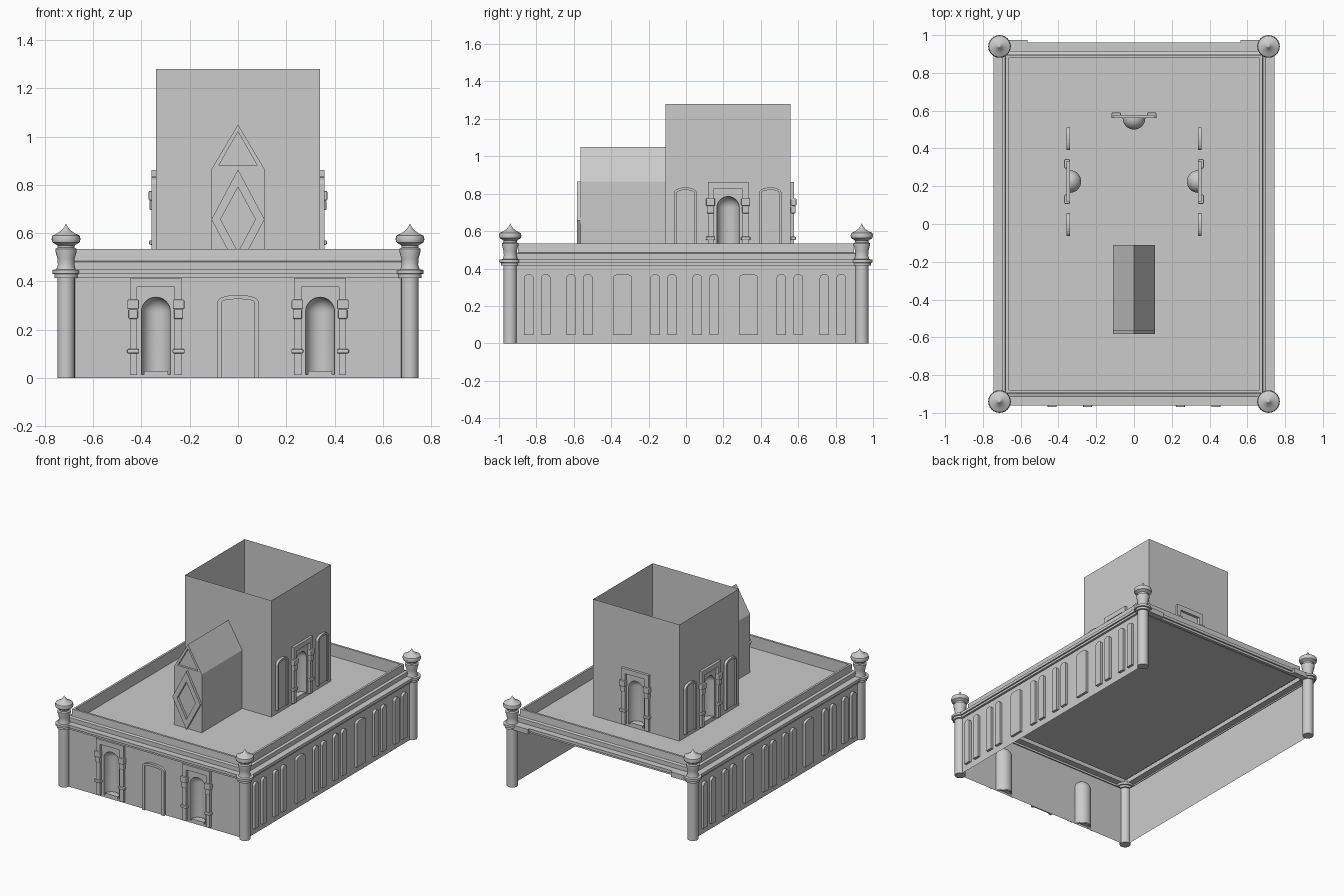
import bpy, bmesh
from math import sin, cos, pi, radians
from mathutils import Matrix

if "Cube" in bpy.data.objects:
    bpy.data.objects.remove(bpy.data.objects["Cube"])


def make(name, verts, faces, M=Matrix(), smooth=False):
    me = bpy.data.meshes.new(name)
    me.from_pydata([M @ Matrix.Translation(v).to_translation() for v in verts], [], faces)
    bm = bmesh.new()
    bm.from_mesh(me)
    bmesh.ops.remove_doubles(bm, verts=bm.verts, dist=0.0001)
    bmesh.ops.recalc_face_normals(bm, faces=bm.faces)
    bm.to_mesh(me)
    bm.free()
    ob = bpy.data.objects.new(name, me)
    bpy.context.collection.objects.link(ob)
    if smooth:
        bpy.ops.object.select_all(action='DESELECT')
        ob.select_set(True)
        bpy.context.view_layer.objects.active = ob
        bpy.ops.object.shade_smooth_by_angle(angle=radians(40))
    return ob


def side(x, y, z, turn=0):
    # local wall frame: x runs along the wall, -y points outwards
    return Matrix.Translation((x, y, z)) @ Matrix.Rotation(radians(turn), 4, 'Z')


def prism(name, pts, d0, d1, M):
    n = len(pts)
    v = [(u, -d, z) for d in (d0, d1) for u, z in pts]
    f = [(i, (i + 1) % n, n + (i + 1) % n, n + i) for i in range(n)]
    return make(name, v, f + [tuple(range(n, 2 * n)), tuple(range(n))], M)


def ring(name, outer, inner, d0, d1, M, closed=True):
    n = len(outer)
    v = [(u, -d, z) for loop, d in ((outer, d0), (outer, d1), (inner, d1), (inner, d0)) for u, z in loop]
    f = []
    for i in range(n if closed else n - 1):
        j = (i + 1) % n
        f += [(k * n + i, k * n + j, (k + 1) * n + j, (k + 1) * n + i) for k in range(3)]
    if not closed:
        f += [(0, n, 2 * n, 3 * n), (n - 1, 2 * n - 1, 3 * n - 1, 4 * n - 1)]
    return make(name, v, f, M)


def rect(u0, u1, z0, z1):
    return [(u0, z0), (u0, z1), (u1, z1), (u1, z0)]


def arch(w, z0, zs, zt, c=0, n=10):
    top = [(c - w * cos(pi * i / n), zs + (zt - zs) * sin(pi * i / n)) for i in range(n + 1)]
    return [(c - w, z0)] + top + [(c + w, z0)]


R, SPRING = 0.06, 0.275     # niche radius and spring height


def wall(name, half, height, niches, M):
    pts = [(-half, 0)]
    for c in niches:
        pts += arch(R, 0, SPRING, SPRING + R, c, 16)
    pts += [(half, 0), (half, height), (-half, height)]
    return make(name, [(u, 0, z) for u, z in pts], [tuple(range(len(pts)))], M)


def niche(name, c, M):
    M = M @ Matrix.Translation((c, 0, 0))
    # hollow half cylinder with quarter dome
    n, m = 16, 8
    rows = [(R, 0.0), (R, SPRING)] + [(R * cos(pi / 2 * k / m), SPRING + R * sin(pi / 2 * k / m)) for k in range(1, m + 1)]
    v = [(r * cos(pi * i / n), r * sin(pi * i / n), z) for r, z in rows for i in range(n + 1)]
    f = [(a * (n + 1) + i, a * (n + 1) + i + 1, (a + 1) * (n + 1) + i + 1, (a + 1) * (n + 1) + i)
         for a in range(len(rows) - 1) for i in range(n)]
    make(name + "_hollow", v, f, M, True)
    # stepped half-round plinth
    for r, z in ((R, 0.015), (0.05, 0.03)):
        v = [(r * cos(pi * i / n), r * sin(pi * i / n), h) for h in (0, z) for i in range(n + 1)]
        k = n + 1
        f = [(i, (i + 1) % k, k + (i + 1) % k, k + i) for i in range(k)] + [tuple(range(k, 2 * k))]
        make(name + "_plinth", v, f, M)
    # surround, capitals and bands
    ring(name + "_surround", rect(-0.108, 0.108, 0.012, 0.412), rect(-0.078, 0.078, 0.012, 0.377), 0, 0.018, M, False)
    for s in (-1, 1):
        a = 0.094 * s
        for w, z0, z1, d in ((0.024, 0.285, 0.325, 0.03), (0.019, 0.245, 0.285, 0.026), (0.025, 0.102, 0.12, 0.028)):
            b = prism(name + "_capital", rect(a - w, a + w, z0, z1), 0, d, M)
            mod = b.modifiers.new("bevel", 'BEVEL')
            mod.width, mod.segments = 0.005, 2


def window(name, c, w, z0, zs, zt, b, M):
    M = M @ Matrix.Translation((c, 0, 0))
    ring(name + "_frame", arch(w, z0, zs, zt), arch(w - b, z0, zs, zt - b), 0, 0.018, M, False)
    prism(name + "_panel", arch(w - b, z0, zs, zt - b), 0, 0.008, M)


# lower storey: front wall with two niches and a door, open at the back
front = side(0, -0.94, 0)
wall("front_wall", 0.72, 0.42, (-0.34, 0.34), front)
for c in (-0.34, 0.34):
    niche("front_niche", c, front)
window("front_door", 0, 0.086, 0, 0.315, 0.345, 0.018, front)

# side walls with raised blind arches
narrow = (-0.84, -0.75, -0.615, -0.525, -0.165, -0.075, 0.06, 0.15, 0.51, 0.6, 0.74, 0.83)
for s in (-1, 1):
    M = side(0.72 * s, 0, 0, 90 * s)
    wall("side_wall", 0.94, 0.42, (), M)
    for y in narrow:
        prism("narrow_arch", arch(0.025, 0.045, 0.35, 0.37, y * s), 0, 0.018, M)
    for y in (-0.34, 0.335):
        prism("wide_arch", arch(0.049, 0.045, 0.355, 0.372, y * s), 0, 0.018, M)

# cornice, parapet and roof floor as one stepped profile around the rectangle
prof = [(0.03, 0.415), (0.01, 0.415), (0.01, 0.43), (0, 0.43), (0, 0.45), (0.045, 0.45), (0.045, 0.48),
        (0.062, 0.485), (0.065, 0.535), (0.08, 0.535), (0.08, 0.45)]
v = [(sx * (0.745 - i), sy * (0.96 - i) , z) for i, z in prof for sx, sy in ((-1, -1), (1, -1), (1, 1), (-1, 1))]
f = [(4 * a + i, 4 * a + (i + 1) % 4, 4 * a + 4 + (i + 1) % 4, 4 * a + 4 + i)
     for a in range(len(prof) - 1) for i in range(4)]
k = 4 * (len(prof) - 1)
make("cornice_and_roof", v, f + [(k, k + 1, k + 2, k + 3)])

# corner columns with finials, and short cornice returns at the back
col = [(0, 0), (0.036, 0), (0.036, 0.415), (0.048, 0.415), (0.048, 0.43), (0.057, 0.432), (0.057, 0.448),
       (0.04, 0.45), (0.034, 0.47), (0.036, 0.495), (0.044, 0.525), (0.044, 0.535), (0.035, 0.54), (0.036, 0.55),
       (0.056, 0.562), (0.06, 0.575), (0.056, 0.59), (0.035, 0.6), (0.018, 0.612), (0.008, 0.625), (0, 0.64)]
n = 24
for sx in (-1, 1):
    for sy in (-1, 1):
        v = [(r * cos(2 * pi * i / n), r * sin(2 * pi * i / n), z) for r, z in col for i in range(n)]
        f = [(a * n + i, a * n + (i + 1) % n, (a + 1) * n + (i + 1) % n, (a + 1) * n + i)
             for a in range(len(col) - 1) for i in range(n)]
        make("corner_column", v, f, side(0.712 * sx, 0.94 * sy, 0), True)
    prism("back_cornice_return", rect(0.635 * sx - 0.07, 0.635 * sx + 0.07, 0.415, 0.45), 0, 0.035, side(0, 0.94, 0, 180)
          )

# open-topped tower
wall("tower_front", 0.34, 0.83, (), side(0, -0.11, 0.45))
back = side(0, 0.56, 0.45, 180)
wall("tower_back", 0.34, 0.83, (0,), back)
niche("tower_back_niche", 0, back)
for s in (-1, 1):
    M = side(0.34 * s, 0.225, 0.45, 90 * s)
    wall("tower_side", 0.335, 0.83, (0,), M)
    niche("tower_side_niche", 0, M)
    for c in (-0.228, 0.226):
        window("tower_window", c * s, 0.06, 0.03, 0.355, 0.384, 0.014, M)

# gabled porch in front of the tower
porch = side(0, -0.565, 0)
out = [(-0.11, 0.45), (-0.11, 0.865), (0, 1.05), (0.11, 0.865), (0.11, 0.45)]
v = [(u, y, z) for y in (0, 0.455) for u, z in out]
make("porch_shell", v, [(i, i + 1, i + 6, i + 5) for i in range(4)] + [(0, 1, 3, 4)], porch)
tri = [(-0.08, 0.88), (0, 1.02), (0.08, 0.88)]
ring("gable_frame", out[1:4], tri, -0.015, 0, porch)
make("gable_panel", [(u, 0.015, z) for u, z in tri], [(0, 1, 2)], porch)


def diamond(w, h):
    return [(-w, 0.657), (0, 0.657 + h), (w, 0.657), (0, 0.657 - h)]


ring("diamond_frame", diamond(0.11, 0.207), diamond(0.072, 0.134), 0, 0.018, porch)
